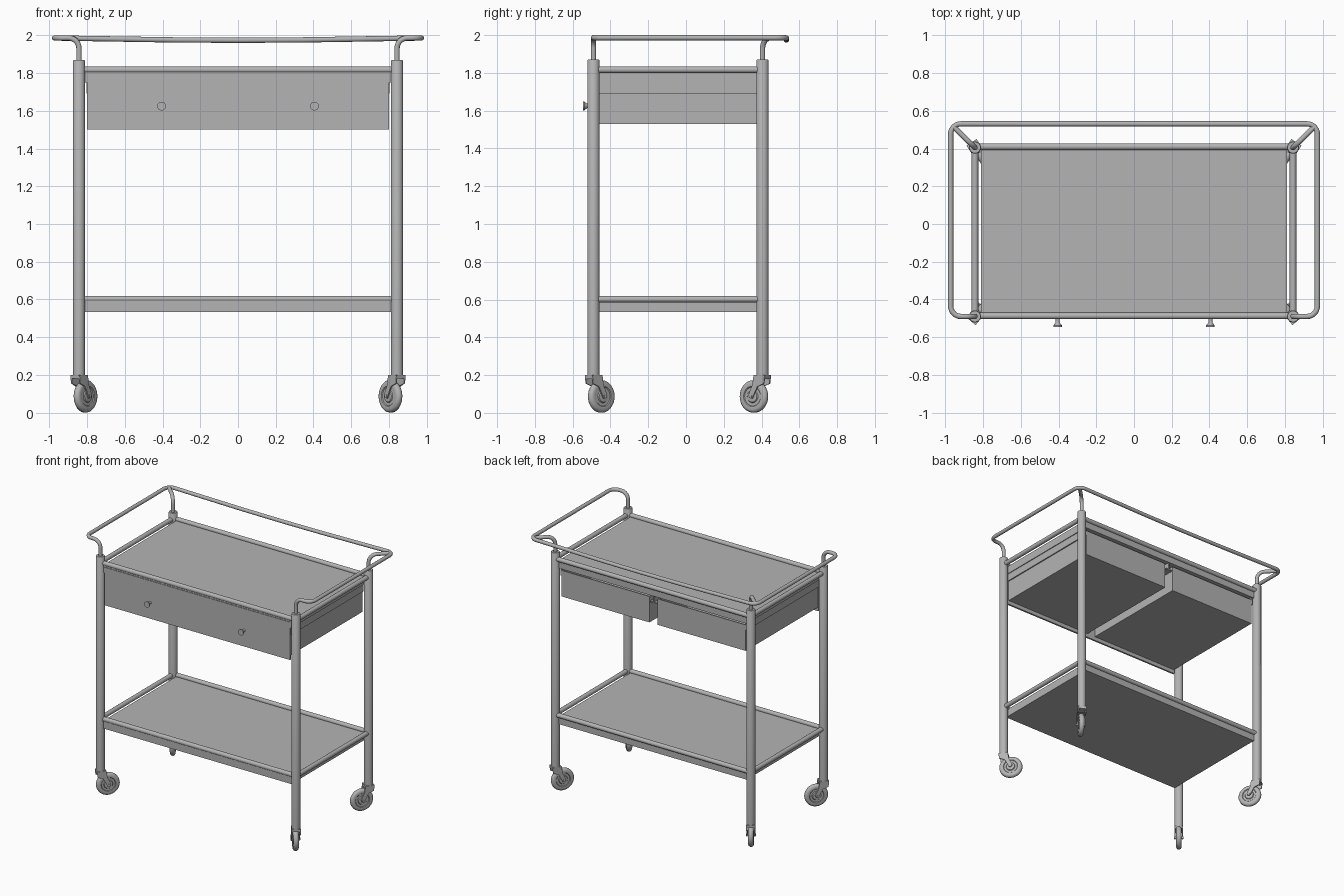
import bpy, math
from mathutils import Vector, Matrix

if "Cube" in bpy.data.objects:
    bpy.data.objects.remove(bpy.data.objects["Cube"])

PX, YF, YB = 0.843, -0.49, 0.405   # post positions

# mid-grey metal
metal = bpy.data.materials.new("grey_metal")
metal.diffuse_color = (0.455, 0.455, 0.455, 1)
metal.use_nodes = True
metal.node_tree.nodes["Principled BSDF"].inputs["Base Color"].default_value = metal.diffuse_color


def smooth(ob):
    bpy.ops.object.select_all(action='DESELECT')
    ob.select_set(True)
    bpy.context.view_layer.objects.active = ob
    if ob.type == 'CURVE':
        bpy.ops.object.convert(target='MESH')
    bpy.ops.object.shade_smooth_by_angle(angle=math.radians(35))


def add_mesh(name, verts, faces, rounded=False):
    me = bpy.data.meshes.new(name)
    me.from_pydata([tuple(v) for v in verts], [], faces)
    me.update()
    me.materials.append(metal)
    ob = bpy.data.objects.new(name, me)
    bpy.context.collection.objects.link(ob)
    if rounded:
        smooth(ob)
    return ob


def box(name, x0, x1, y0, y1, z0, z1):
    v = [(x, y, z) for z in (z0, z1) for x, y in ((x0, y0), (x1, y0), (x1, y1), (x0, y1))]
    f = [(3, 2, 1, 0), (4, 5, 6, 7)] + [(i, (i + 1) % 4, (i + 1) % 4 + 4, i + 4) for i in range(4)]
    return add_mesh(name, v, f)


def fillet(pts, r, n=8):
    """Round the inner corners of a path."""
    pts = [Vector(p) for p in pts]
    out = [pts[0]]
    for a, b, c in zip(pts, pts[1:], pts[2:]):
        u, w = (a - b).normalized(), (c - b).normalized()
        half = u.angle(w) / 2
        if half > 1.4:          # nearly straight: keep the point
            out.append(b)
            continue
        centre = b + (u + w).normalized() * (r / math.sin(half))
        s, e = b + u * r / math.tan(half) - centre, b + w * r / math.tan(half) - centre
        out += [centre + s.slerp(e, i / n).normalized() * r for i in range(n + 1)]
    return out + [pts[-1]]


def tube(name, pts, r):
    cu = bpy.data.curves.new(name, 'CURVE')
    cu.dimensions = '3D'
    cu.bevel_depth, cu.bevel_resolution, cu.use_fill_caps = r, 6, True
    sp = cu.splines.new('POLY')
    sp.points.add(len(pts) - 1)
    for p, q in zip(sp.points, pts):
        p.co = (*q, 1)
    cu.materials.append(metal)
    ob = bpy.data.objects.new(name, cu)
    bpy.context.collection.objects.link(ob)
    smooth(ob)


def lathe(name, profile, matrix, n=32):
    """Spin (radius, height) points about local z."""
    v = [matrix @ Vector((r * math.cos(2 * math.pi * i / n), r * math.sin(2 * math.pi * i / n), h))
         for r, h in profile for i in range(n)]
    f = [(j * n + i, j * n + (i + 1) % n, (j + 1) * n + (i + 1) % n, (j + 1) * n + i)
         for j in range(len(profile) - 1) for i in range(n)]
    f += [tuple(reversed(range(n))), tuple(range((len(profile) - 1) * n, len(profile) * n))]
    return add_mesh(name, v, f, True)


def prism(name, outline, t0, t1, matrix):
    """Extrude a local xz outline (clockwise from the top left) along local y."""
    n = len(outline)
    v = [matrix @ Vector((x, t, z)) for t in (t0, t1) for x, z in outline]
    f = [tuple(reversed(range(n))), tuple(range(n, 2 * n))]
    f += [(i, (i + 1) % n, (i + 1) % n + n, i + n) for i in range(n)]
    return add_mesh(name, v, f)


# caster: two fork plates with bridge, wheel with stepped hub
half_wheel = [(0.014, 0.021), (0.03, 0.019), (0.034, 0.013), (0.05, 0.013), (0.054, 0.018),
              (0.07, 0.02), (0.08, 0.015), (0.086, 0.006)]
wheel = [(r, -h) for r, h in half_wheel] + [(r, h) for r, h in reversed(half_wheel)]
fork = [(-0.033, 0.2), (0.036, 0.2), (0.043, 0.15), (0.069, 0.095), (0.062, 0.078), (0.046, 0.076),
        (0.012, 0.14), (-0.028, 0.155)]


def caster(name, x, y, ang):
    m = Matrix.Translation((x, y, 0)) @ Matrix.Rotation(ang, 4, 'Z')
    for s in (-1, 1):
        prism(name + "_fork_plate", fork, s * 0.028 - 0.004, s * 0.028 + 0.004, m)
    prism(name + "_fork_bridge", [(-0.033, 0.2), (0.036, 0.2), (0.036, 0.18), (-0.033, 0.18)],
          -0.03, 0.03, m)
    lie = m @ Matrix.Translation((0.054, 0, 0.087)) @ Matrix.Rotation(math.pi / 2, 4, 'X')
    lathe(name + "_wheel", wheel, lie)
    lathe(name + "_axle", [(0.009, -0.035), (0.009, 0.035)], lie, 16)


# posts and casters
for sx, side in ((-1, "left"), (1, "right")):
    for y, end in ((YF, "front"), (YB, "back")):
        x = sx * PX
        lathe(f"{end}_{side}_post", [(0.032, 0.19), (0.032, 1.865), (0.029, 1.87)],
              Matrix.Translation((x, y, 0)))
        inward = math.radians(50 if end == "front" else -57)
        caster(f"{end}_{side}_caster", x, y, inward if sx < 0 else math.pi - inward)

# two trays framed by tubes
for name, z in (("lower", 0.602), ("upper", 1.817)):
    box(name + "_tray", -0.81, 0.81, -0.5, 0.41, z - 0.068, z - 0.006)
    for y in (YF + 0.003, YB + 0.005):
        tube(name + "_long_rail", [(-PX, y, z), (PX, y, z)], 0.0175)
    for x in (-PX, PX):
        tube(name + "_side_rail", [(x, YF, z), (x, YB, z)], 0.0175)

# drawers: open box, front panel, runners and knob
for sx, side in ((-1, "left"), (1, "right")):
    name = side + "_drawer"
    a, b = sorted((sx * 0.035, sx * 0.795))
    y0, y1, z0, z1, t = -0.49, 0.4, 1.53, 1.732, 0.008
    box(name + "_bottom", a, b, y0, y1, z0, z0 + t)
    box(name + "_wall", a, a + t, y0, y1, z0 + t, z1)
    box(name + "_wall", b - t, b, y0, y1, z0 + t, z1)
    box(name + "_back", a + t, b - t, y1 - t, y1, z0 + t, z1)
    p, q = sorted((0, sx * 0.8))
    box(name + "_front", p, q, -0.504, -0.49, 1.5, 1.795)
    r0, r1 = sorted((sx * 0.793, sx * 0.804))
    box(name + "_outer_runner", r0, r1, y0, 0.4, 1.692, 1.752)
    lathe(name + "_knob", [(0.011, 0), (0.01, 0.012), (0.012, 0.02), (0.023, 0.034), (0.023, 0.041)],
          Matrix.Translation((sx * 0.405, -0.504, 1.625)) @ Matrix.Rotation(math.pi / 2, 4, 'X'), 24)
box("centre_runner_web", -0.006, 0.006, -0.49, 0.4, 1.692, 1.752)
box("centre_runner_flange", -0.03, 0.03, -0.49, 0.4, 1.692, 1.699)

# wrap-around handle rail, slightly sagging at the back, with diagonal supports
H, HX, HY, R = 1.986, 0.972, 0.531, 0.014
path = [(-PX, YF, 1.85), (-PX, YF, H), (-HX, YF, H), (-HX, HY, H), (-0.35, HY, H - 0.01),
        (0, HY, H - 0.012), (0.35, HY, H - 0.01),
        (HX, HY, H), (HX, YF, H), (PX, YF, H), (PX, YF, 1.85)]
tube("handle_rail", fillet(path, 0.055), R)
for sx in (-1, 1):
    tube("handle_back_support",
         fillet([(sx * PX, YB, 1.85), (sx * PX, YB, H), (sx * 0.957, 0.516, H)], 0.06), R)
